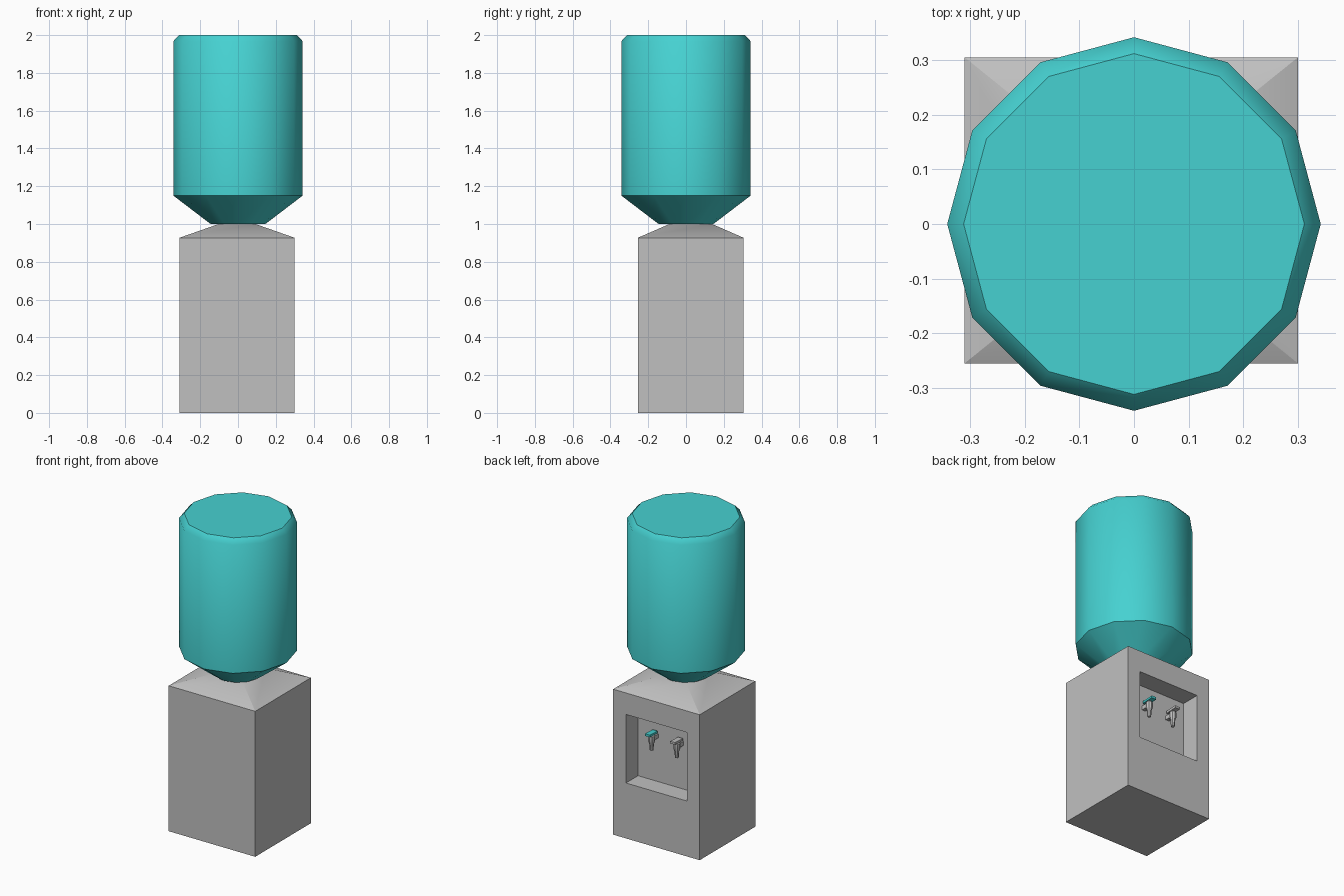
import bpy, bmesh
from math import radians, sin, cos, pi
from mathutils import Matrix, Vector

cube = bpy.data.objects.get("Cube")
if cube:
    bpy.data.objects.remove(cube, do_unlink=True)


def material(name, rgb):
    mat = bpy.data.materials.new(name)
    mat.use_nodes = True
    mat.diffuse_color = (*rgb, 1)
    mat.node_tree.nodes["Principled BSDF"].inputs["Base Color"].default_value = (*rgb, 1)
    return mat


grey = material("cabinet grey", (0.53, 0.53, 0.53))
teal = material("water teal", (0.061, 0.64, 0.64))


def finish(bm, name, mat, limit=30):
    """Smooth the faces, keep edges above the limit sharp, and make the object."""
    bmesh.ops.recalc_face_normals(bm, faces=bm.faces[:])
    for f in bm.faces:
        f.smooth = len(f.verts) <= 4
    for e in bm.edges:
        e.smooth = e.calc_face_angle(0) < radians(limit)
    mesh = bpy.data.meshes.new(name)
    bm.to_mesh(mesh)
    bm.free()
    mesh.materials.append(mat)
    obj = bpy.data.objects.new(name, mesh)
    bpy.context.collection.objects.link(obj)
    return obj


def add_box(bm, low, high):
    low, high = Vector(low), Vector(high)
    m = Matrix.Translation((low + high) / 2) @ Matrix.Diagonal((*(high - low), 1))
    return bmesh.ops.create_cube(bm, size=1, matrix=m)["verts"]


def lathe(bm, profile, sides, x=0, y=0):
    """Closed solid turned about a vertical axis from (radius, height) points."""
    rings = [[bm.verts.new((x + r * cos(2 * pi * i / sides),
                            y + r * sin(2 * pi * i / sides), z))
              for i in range(sides)] for r, z in profile]
    for a, b in zip(rings, rings[1:]):
        for i in range(sides):
            j = (i + 1) % sides
            bm.faces.new((a[i], a[j], b[j], b[i]))
    bm.faces.new(rings[0][::-1])
    bm.faces.new(rings[-1])


def inset_to(bm, face, low, high):
    """Inset a box face so that its corners land on the given bounds."""
    bmesh.ops.inset_individual(bm, faces=[face], thickness=0.05)
    mid = face.calc_center_median()
    for v in face.verts:
        v.co = [h if c > m else l for c, m, l, h in zip(v.co, mid, low, high)]


def face_towards(bm, direction):
    bm.normal_update()
    return max(bm.faces, key=lambda f: f.normal.dot(Vector(direction)))


# Cabinet with sloping lid and a recessed tap bay in the back
back, bay = 0.305, 0.183
bm = bmesh.new()
add_box(bm, (-0.31, -0.255, 0), (0.30, back, 0.927))
inset_to(bm, face_towards(bm, (0, 0, 1)), (-0.105, -0.09, 0.999), (0.095, 0.14, 0.999))
wall = face_towards(bm, (0, 1, 0))
inset_to(bm, wall, (-0.22, back, 0.353), (0.21, back, 0.79))
wall = bmesh.ops.extrude_discrete_faces(bm, faces=[wall])["faces"][0]
for v in wall.verts:
    v.co.y = bay
finish(bm, "cabinet", grey)

# Twelve-sided bottle standing neck down on the lid
bm = bmesh.new()
lathe(bm, [(0.145, 1.0), (0.342, 1.15), (0.342, 1.968), (0.312, 2.0)], 12)
finish(bm, "water_bottle", teal, 50)

# Taps: stem and tapered spout, each with a flat lever on top
for name, x, colour in (("cold", 0.08, teal), ("room", -0.098, grey)):
    bm = bmesh.new()
    add_box(bm, (x - 0.013, bay - 0.005, 0.632), (x + 0.013, 0.235, 0.658))
    lathe(bm, [(0.011, 0.57), (0.014, 0.61), (0.021, 0.63), (0.021, 0.662), (0.012, 0.672)], 8, x, 0.232)
    finish(bm, name + "_tap", grey)
    bm = bmesh.new()
    for v in add_box(bm, (x - 0.017, 0.195, 0.668), (x + 0.017, 0.275, 0.682)):
        if v.co.y > 0.25:
            v.co.z += 0.004
    finish(bm, name + "_tap_lever", colour)
